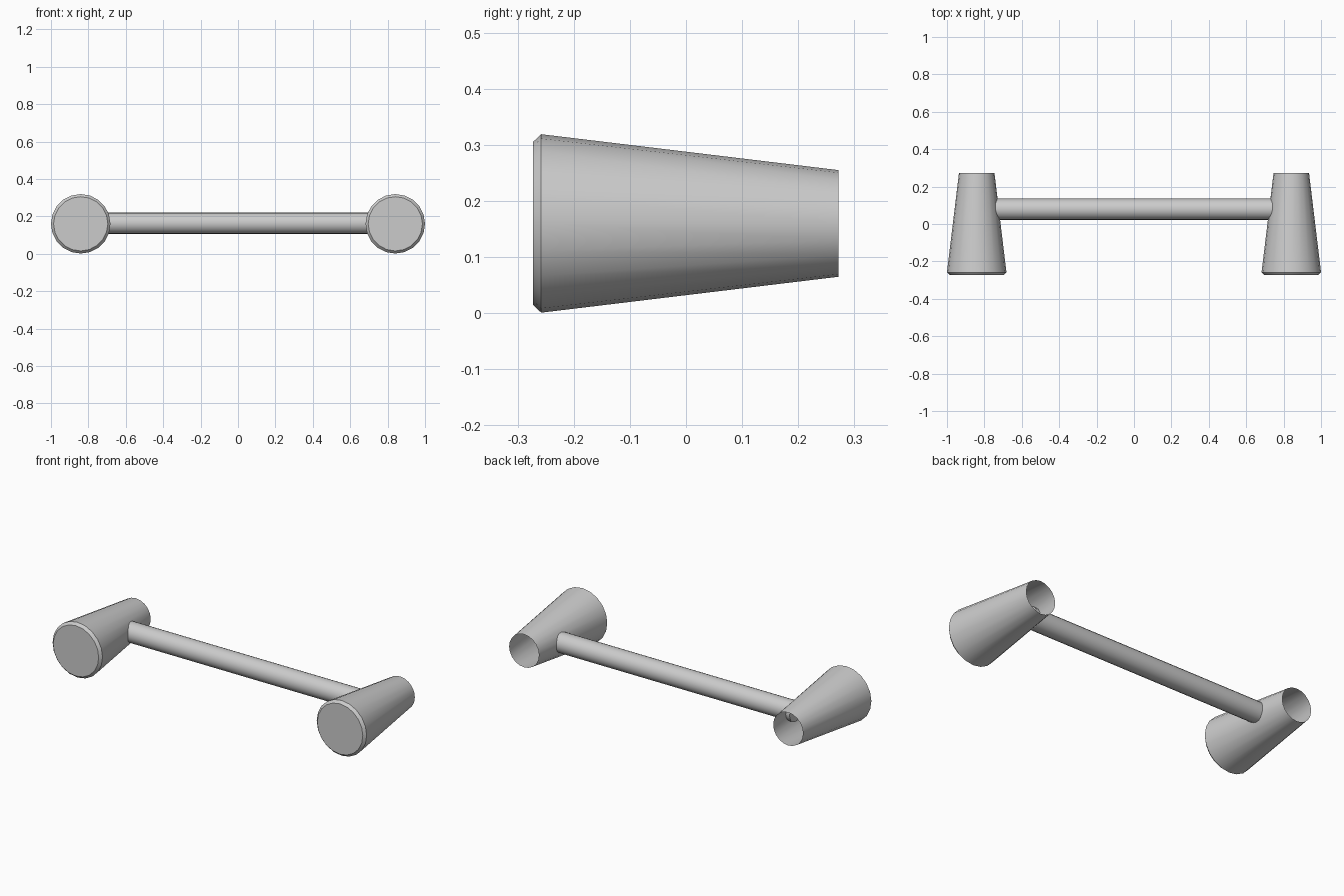
import bpy, bmesh, math
from mathutils import Matrix

cube = bpy.data.objects.get("Cube")
if cube:
    bpy.data.objects.remove(cube, do_unlink=True)

SIDES = 20
AXIS_Z = 0.16

grey = bpy.data.materials.new("plain_grey")
grey.use_nodes = True
colour = (0.6, 0.6, 0.6, 1)
grey.diffuse_color = colour
grey.node_tree.nodes["Principled BSDF"].inputs["Base Color"].default_value = colour


def lathe(name, profile, matrix, cap_start, cap_end):
    """Surface of revolution about local z from (radius, height) pairs."""
    bm = bmesh.new()
    rings = []
    for r, h in profile:
        angles = [2 * math.pi * i / SIDES for i in range(SIDES)]
        rings.append([bm.verts.new((r * math.cos(a), r * math.sin(a), h)) for a in angles])
    for low, high in zip(rings, rings[1:]):
        for i in range(SIDES):
            j = (i + 1) % SIDES
            bm.faces.new((low[i], low[j], high[j], high[i]))
    if cap_start:
        bm.faces.new(rings[0][::-1])
    if cap_end:
        bm.faces.new(rings[-1])
    bm.transform(matrix)
    mesh = bpy.data.meshes.new(name)
    bm.to_mesh(mesh)
    bm.free()
    mesh.materials.append(grey)
    obj = bpy.data.objects.new(name, mesh)
    bpy.context.collection.objects.link(obj)
    bpy.ops.object.select_all(action="DESELECT")
    obj.select_set(True)
    bpy.context.view_layer.objects.active = obj
    bpy.ops.object.shade_smooth_by_angle(angle=math.radians(35))
    return obj


# Tapered end posts: bevelled closed front, open back
post_profile = [(0.145, -0.273), (0.159, -0.258), (0.095, 0.272)]
for side, x in (("right", -0.841), ("left", 0.841)):
    turn = Matrix.Translation((x, 0, AXIS_Z)) @ Matrix.Rotation(-math.pi / 2, 4, "X")
    lathe(side + "_post", post_profile, turn, True, False)

# Cross bar, its ends just piercing the post walls
turn = Matrix.Translation((0, 0.079, AXIS_Z + 0.003)) @ Matrix.Rotation(math.pi / 2, 4, "Y")
lathe("cross_bar", [(0.057, -0.755), (0.057, 0.755)], turn, True, True)
